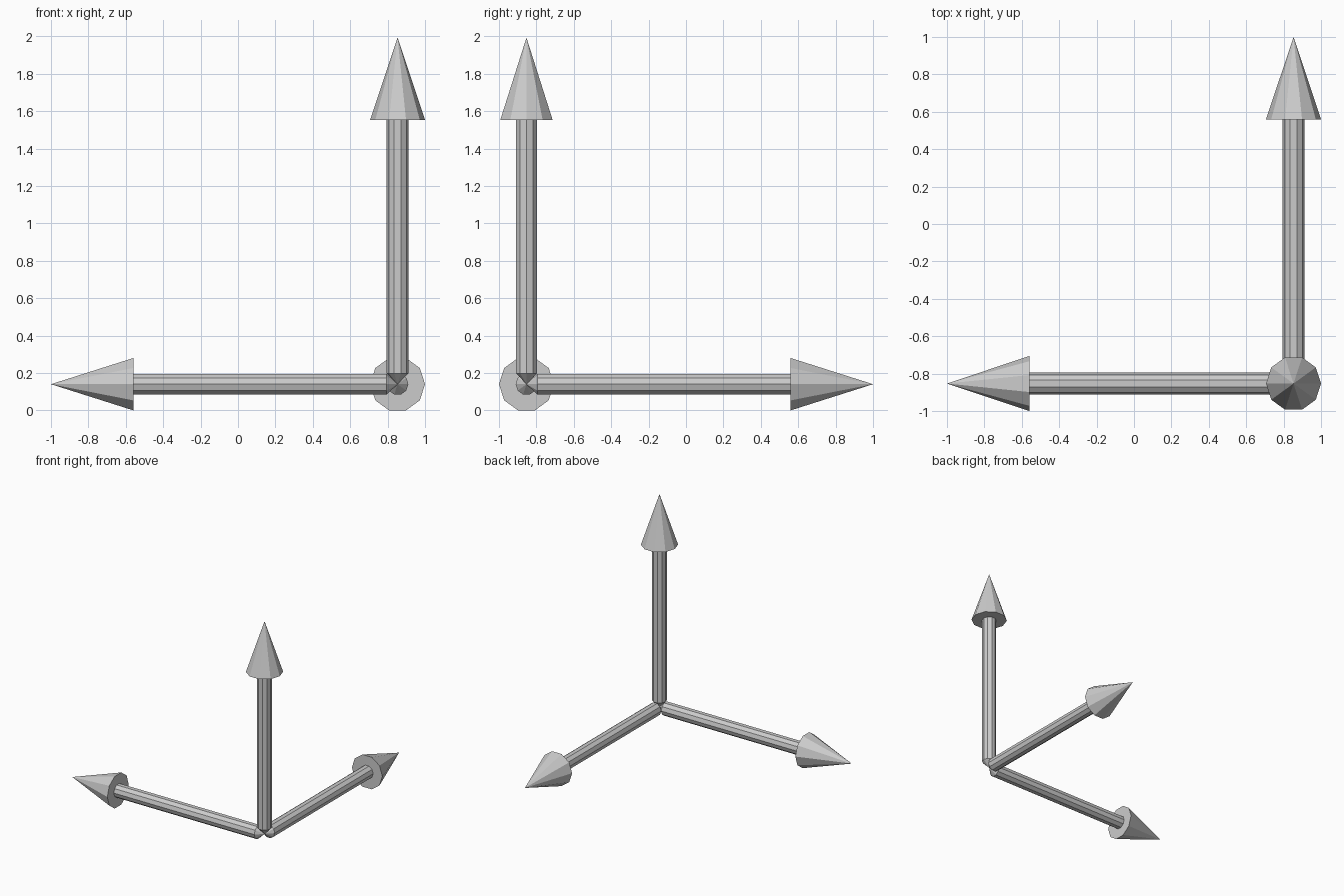
import bpy, bmesh
from math import cos, sin, tau
from mathutils import Vector

if "Cube" in bpy.data.objects:
    bpy.data.objects.remove(bpy.data.objects["Cube"])

SIDES = 10
ORIGIN = Vector((0.853, -0.853, 0.14))
# (radius, distance along arrow): pointed tail, shaft, head underside, tip
PROFILE = [(0, 0), (0.058, 0.058), (0.058, 1.413), (0.147, 1.413), (0, 1.853)]


def arrow(name, axis, side):
    """Lathe the profile around axis, with one corner towards side."""
    axis, side = Vector(axis), Vector(side)
    other = axis.cross(side)
    bm = bmesh.new()
    rings = []
    for r, d in PROFILE:
        if r == 0:
            rings.append([bm.verts.new(axis * d)] * SIDES)
        else:
            rings.append([bm.verts.new(axis * d + r * (side * cos(tau * i / SIDES) + other * sin(tau * i / SIDES)))
                          for i in range(SIDES)])
    for a, b in zip(rings, rings[1:]):
        for i in range(SIDES):
            j = (i + 1) % SIDES
            corners = dict.fromkeys([a[i], a[j], b[j], b[i]])  # drops doubled tips
            bm.faces.new(list(corners))
    bmesh.ops.recalc_face_normals(bm, faces=bm.faces)
    mesh = bpy.data.meshes.new(name)
    bm.to_mesh(mesh)
    bm.free()
    obj = bpy.data.objects.new(name, mesh)
    obj.location = ORIGIN
    bpy.context.collection.objects.link(obj)


# Three arrows meeting at one corner
arrow("left_arrow", (-1, 0, 0), (0, 1, 0))
arrow("back_arrow", (0, 1, 0), (1, 0, 0))
arrow("up_arrow", (0, 0, 1), (1, 0, 0))
